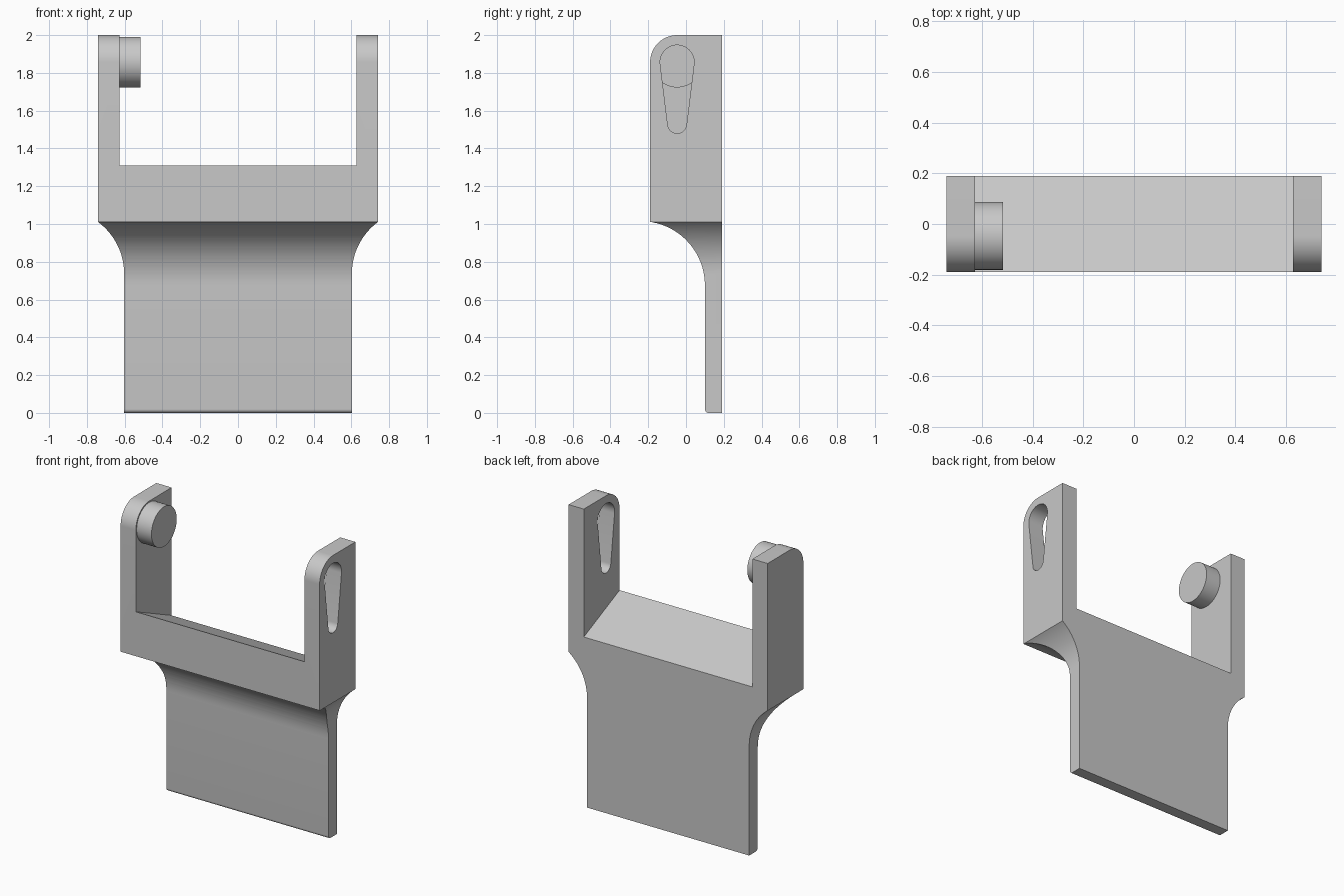
import bpy, bmesh, math
from mathutils import Vector

if "Cube" in bpy.data.objects:
    bpy.data.objects.remove(bpy.data.objects["Cube"])

grey = bpy.data.materials.new("plain grey")
grey.use_nodes = True
colour = (0.58, 0.58, 0.58, 1)
grey.diffuse_color = colour
grey.node_tree.nodes["Principled BSDF"].inputs["Base Color"].default_value = colour


def arc(u, v, r, start, end, steps=24):
    """Points on an arc, angles in degrees."""
    angles = [math.radians(start + (end - start) * i / steps) for i in range(steps + 1)]
    return [(u + r * math.cos(a), v + r * math.sin(a)) for a in angles]


def prism(name, outline, axis, low, high):
    """Extrude a (y, z) outline along x, or an (x, z) outline along y."""
    place = (lambda p, d: (d, *p)) if axis == "x" else (lambda p, d: (p[0], d, p[1]))
    bm = bmesh.new()
    face = bm.faces.new([bm.verts.new(place(p, low)) for p in outline])
    new = bmesh.ops.extrude_face_region(bm, geom=[face])["geom"]
    offset = Vector(place((0, 0), high - low))
    bmesh.ops.translate(bm, vec=offset, verts=[g for g in new if isinstance(g, bmesh.types.BMVert)])
    bmesh.ops.recalc_face_normals(bm, faces=bm.faces)
    mesh = bpy.data.meshes.new(name)
    bm.to_mesh(mesh)
    bm.free()
    mesh.materials.append(grey)
    obj = bpy.data.objects.new(name, mesh)
    bpy.context.collection.objects.link(obj)
    return obj


def activate(obj):
    bpy.ops.object.select_all(action="DESELECT")
    obj.select_set(True)
    bpy.context.view_layer.objects.active = obj


def combine(target, tool, operation):
    mod = target.modifiers.new(operation.lower(), "BOOLEAN")
    mod.operation, mod.solver, mod.object = operation, "EXACT", tool
    activate(target)
    bpy.ops.object.modifier_apply(modifier=mod.name)
    bpy.data.objects.remove(tool)


half_w, blade_w, half_d = 0.74, 0.603, 0.19
gap_w, shoulder, height = 0.627, 1.01, 2.0
pivot_y, pivot_z = -0.047, 1.857
flare = 0.34

# Side silhouette: blade, front flare, rounded upright
top_angle = math.degrees(math.acos((0.24 - half_d) / flare))
side = [(half_d, 0)]
side += arc(0.12, 0.02, 0.02, 270, 180, 8)
side += arc(0.1 - flare, 0.675, flare, 0, top_angle)
side += arc(pivot_y, pivot_z, height - pivot_z, 180, 90)
side.append((half_d, height))
bracket = prism("bracket", side, "x", -1, 1)

# Front silhouette: side flares and shoulders
flare_x = blade_w + flare
end = 180 - math.degrees(math.acos((flare_x - half_w) / flare))
rise = flare * math.sin(math.radians(end))
half = [(blade_w, -0.1)] + arc(flare_x, shoulder - rise, flare, 180, end) + [(half_w, 2.1)]
front = half + [(-x, z) for x, z in reversed(half)]
combine(bracket, prism("front_outline", front, "y", -0.5, 0.5), "INTERSECT")

# Opening between the arms, with a floor falling toward the back
floor = lambda y: 1.225 - 0.447 * y
gap = [(-0.3, floor(-0.3)), (0.3, floor(0.3)), (0.3, 2.2), (-0.3, 2.2)]
combine(bracket, prism("gap", gap, "x", -gap_w, gap_w), "DIFFERENCE")

# Tapered keyhole slot through the left arm
big, small, small_z = 0.09, 0.05, 1.53
tilt = math.degrees(math.asin((big - small) / (pivot_z - small_z)))
slot = arc(pivot_y, pivot_z, big, -tilt, 180 + tilt, 32)
slot += arc(pivot_y, small_z, small, 180 + tilt, 360 - tilt)
combine(bracket, prism("slot", slot, "x", 0.5, 0.9), "DIFFERENCE")

# Round pin on the inside of the right arm
pin_outline = arc(pivot_y, pivot_z, 0.134, 0, 360, 64)[:-1]
pin = prism("pin", pin_outline, "x", -0.66, -0.517)
combine(bracket, pin, "UNION")

activate(bracket)
bpy.ops.object.shade_smooth_by_angle(angle=math.radians(25))
